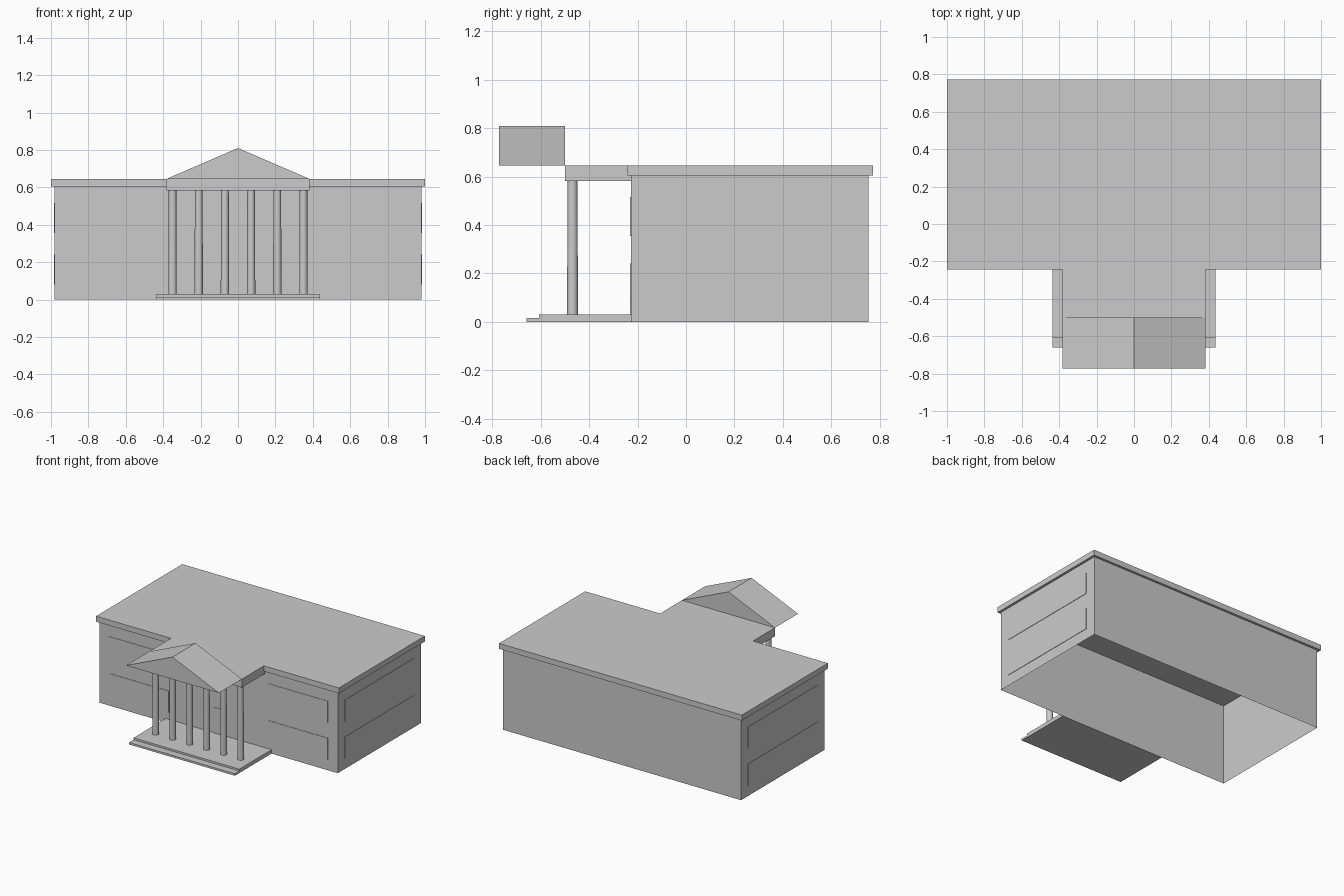
import bpy, bmesh

if "Cube" in bpy.data.objects:
    bpy.data.objects.remove(bpy.data.objects["Cube"])


def finish(name, bm):
    bmesh.ops.recalc_face_normals(bm, faces=bm.faces)
    mesh = bpy.data.meshes.new(name)
    bm.to_mesh(mesh)
    bm.free()
    ob = bpy.data.objects.new(name, mesh)
    bpy.context.collection.objects.link(ob)
    return ob


def box(name, x, y, z, open_ends=False):
    """Box from (min, max) ranges; open_ends leaves out floor and ceiling."""
    bm = bmesh.new()
    bmesh.ops.create_cube(bm, size=1)
    for v in bm.verts:
        v.co = [r[0] if c < 0 else r[1] for c, r in zip(v.co, (x, y, z))]
    if open_ends:
        caps = [f for f in bm.faces if abs(f.normal.z) > 0.5]
        bmesh.ops.delete(bm, geom=caps, context='FACES_ONLY')
    return finish(name, bm)


# Main block, open underneath, with a flat overhanging roof
box("walls", (-0.982, 0.982), (-0.228, 0.754), (0, 0.604), open_ends=True)
box("roof_slab", (-1, 1), (-0.242, 0.772), (0.604, 0.645))

# Portico beam, platform and front step
box("portico_beam", (-0.383, 0.383), (-0.5, -0.228), (0.582, 0.645))
box("portico_platform", (-0.436, 0.436), (-0.607, -0.228), (0, 0.029))
box("front_step", (-0.436, 0.436), (-0.66, -0.607), (0, 0.015))

# Triangular pediment
bm = bmesh.new()
profile = [(-0.383, 0.645), (0.383, 0.645), (0, 0.81)]
tri = bm.faces.new([bm.verts.new((x, -0.772, z)) for x, z in profile])
ext = bmesh.ops.extrude_face_region(bm, geom=[tri], use_keep_orig=True)
for g in ext["geom"]:
    if isinstance(g, bmesh.types.BMVert):
        g.co.y = -0.5
finish("pediment", bm)

# Columns
for i in range(6):
    bpy.ops.mesh.primitive_cone_add(vertices=24, radius1=0.0225, radius2=0.0205,
                                    depth=0.553,
                                    location=(-0.35 + 0.14 * i, -0.469, 0.3055))
    bpy.context.object.name = f"column_{i + 1}"
    bpy.ops.object.shade_smooth_by_angle()

# Door and shallow window bands
box("door", (-0.047, 0.047), (-0.231, -0.228), (0.029, 0.22))
for floor, z in (("lower", (0.08, 0.24)), ("upper", (0.355, 0.515))):
    for side, s in (("left", -1), ("right", 1)):
        box(f"{floor}_front_windows_{side}", sorted((s * 0.41, s * 0.90)),
            (-0.231, -0.228), z)
        box(f"{floor}_side_windows_{side}", sorted((s * 0.982, s * 0.985)),
            (-0.147, 0.672), z)
